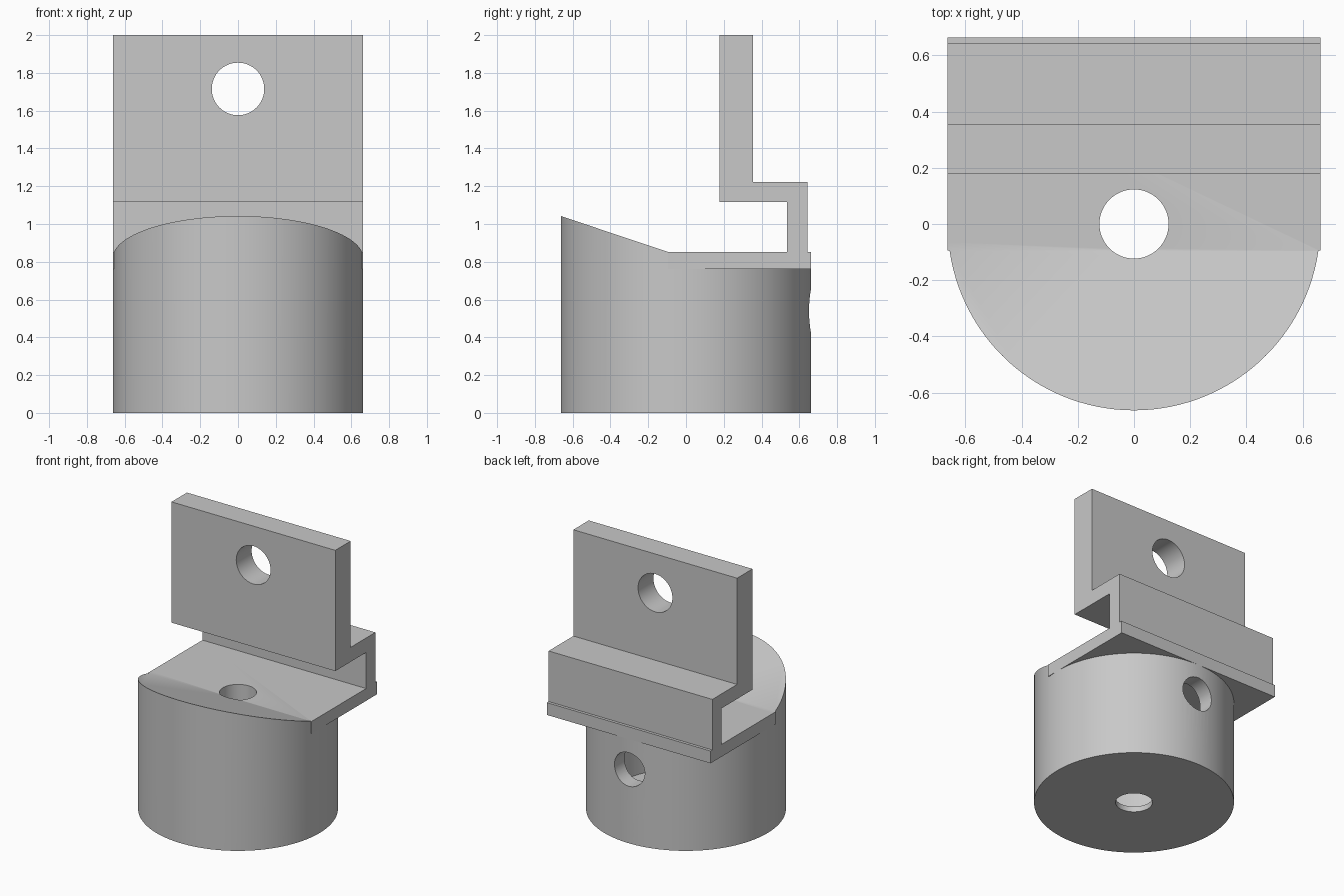
import bpy
import bmesh
from math import radians
from mathutils import Matrix, Vector

R = 0.663           # body radius and half width of the bracket
HOLE = 0.123        # radius of the bores in the body

cube = bpy.data.objects.get("Cube")
if cube:
    bpy.data.objects.remove(cube, do_unlink=True)

grey = bpy.data.materials.new("plain grey")
grey.use_nodes = True
colour = (0.58, 0.58, 0.58, 1)
grey.diffuse_color = colour
grey.node_tree.nodes["Principled BSDF"].inputs["Base Color"].default_value = colour


def add_object(name, bm):
    bmesh.ops.recalc_face_normals(bm, faces=bm.faces[:])
    mesh = bpy.data.meshes.new(name)
    bm.to_mesh(mesh)
    bm.free()
    mesh.materials.append(grey)
    obj = bpy.data.objects.new(name, mesh)
    bpy.context.collection.objects.link(obj)
    return obj


def cylinder(name, radius, start, end, sides=64):
    """Closed cylinder running between two points."""
    a, b = Vector(start), Vector(end)
    turn = (b - a).to_track_quat('Z', 'Y').to_matrix().to_4x4()
    bm = bmesh.new()
    bmesh.ops.create_cone(bm, cap_ends=True, segments=sides, radius1=radius,
                          radius2=radius, depth=(b - a).length,
                          matrix=Matrix.Translation((a + b) / 2) @ turn)
    return add_object(name, bm)


def side_profile(name, points, half_width):
    """Extrude a (y, z) outline across x."""
    bm = bmesh.new()
    face = bm.faces.new([bm.verts.new((-half_width, y, z)) for y, z in points])
    new = bmesh.ops.extrude_face_region(bm, geom=[face])["geom"]
    bmesh.ops.translate(bm, vec=(2 * half_width, 0, 0),
                        verts=[v for v in new if isinstance(v, bmesh.types.BMVert)])
    return add_object(name, bm)


def combine(target, other, operation):
    """Apply a boolean and discard the helper."""
    other.hide_render = True
    mod = target.modifiers.new("boolean", 'BOOLEAN')
    mod.operation, mod.solver, mod.object = operation, 'EXACT', other
    bpy.ops.object.select_all(action='DESELECT')
    bpy.context.view_layer.objects.active = target
    target.select_set(True)
    bpy.ops.object.modifier_apply(modifier=mod.name)
    bpy.data.objects.remove(other, do_unlink=True)


# Round body with a sloping front lip
socket = cylinder("socket_mount", R, (0, 0, 0), (0, 0, 1.3), 128)
combine(socket, side_profile("lip_cutter", [
    (-1, 1.155), (-0.095, 0.852), (1, 0.852), (1, 1.6), (-1, 1.6)], 1), 'DIFFERENCE')

# Square plate, stepped shelf and upright tab
combine(socket, side_profile("stepped_bracket", [
    (-0.095, 0.762), (R, 0.762), (R, 0.852), (0.642, 0.852),
    (0.642, 1.222), (0.356, 1.222), (0.356, 2.0), (0.178, 2.0),
    (0.178, 1.116), (0.535, 1.116), (0.535, 0.852), (-0.095, 0.852)], R), 'UNION')

# Inner chamber, vertical bore, rear port and tab hole
for cutter in (
        cylinder("chamber", 0.55, (0, 0, 0.04), (0, 0, 0.7), 128),
        cylinder("vertical_bore", HOLE, (0, 0, -0.1), (0, 0, 1.0)),
        cylinder("rear_port", HOLE, (0, 0.3, 0.54), (0, 0.8, 0.54)),
        cylinder("tab_hole", 0.139, (0, 0.1, 1.715), (0, 0.45, 1.715))):
    combine(socket, cutter, 'DIFFERENCE')

# Smooth the round walls, keep the corners crisp
bpy.ops.object.select_all(action='DESELECT')
bpy.context.view_layer.objects.active = socket
socket.select_set(True)
bpy.ops.object.shade_smooth_by_angle(angle=radians(30))
